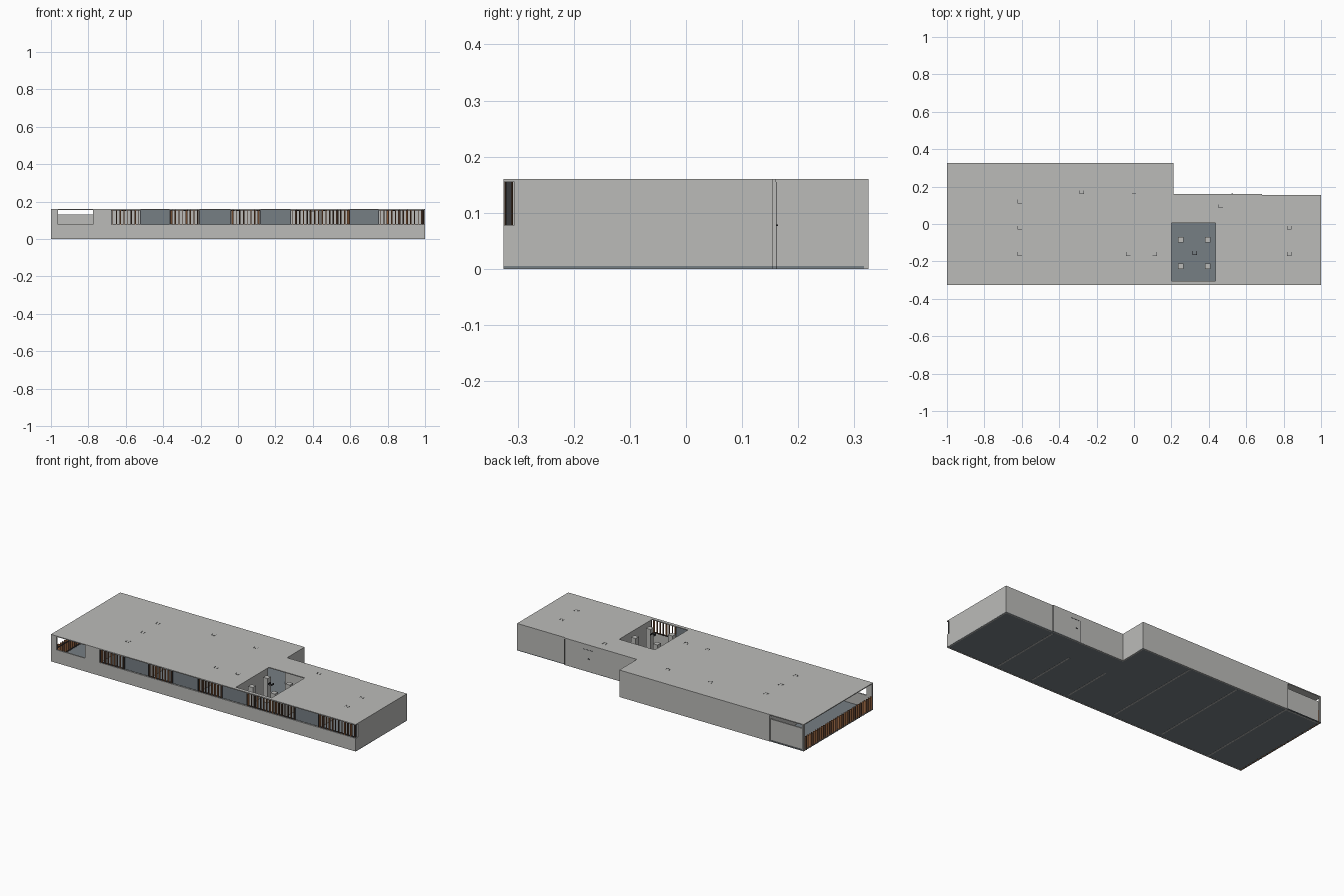
import bpy, bmesh, math, random
from mathutils import Matrix, Vector

if "Cube" in bpy.data.objects:
    bpy.data.objects.remove(bpy.data.objects["Cube"])

random.seed(4)
H, SILL, ROOF_T, WALL = 0.16, 0.078, 0.005, 0.008


def material(name, rgb):
    m = bpy.data.materials.new(name)
    m.diffuse_color = (*rgb, 1)
    m.use_nodes = True
    m.node_tree.nodes["Principled BSDF"].inputs["Base Color"].default_value = m.diffuse_color
    return m


GREY = material("pale_concrete", (0.50, 0.50, 0.485))
SLATE = material("slate_blue", (0.18, 0.21, 0.23))
DARK = material("dark_metal", (0.04, 0.042, 0.045))
WOOD = material("orange_wood", (0.36, 0.15, 0.06))
BROWN = material("brown_wood", (0.14, 0.07, 0.04))


def finish(name, bm, mats):
    me = bpy.data.meshes.new(name)
    bm.to_mesh(me)
    bm.free()
    ob = bpy.data.objects.new(name, me)
    for m in mats:
        me.materials.append(m)
    bpy.context.collection.objects.link(ob)
    return ob


def add_box(bm, x0, x1, y0, y1, z0, z1, angle=0, mat=0):
    centre = Vector(((x0 + x1) / 2, (y0 + y1) / 2, (z0 + z1) / 2))
    mtx = (Matrix.Translation(centre) @ Matrix.Rotation(angle, 4, 'Z')
           @ Matrix.Diagonal((x1 - x0, y1 - y0, z1 - z0, 1)))
    verts = bmesh.ops.create_cube(bm, size=1, matrix=mtx)['verts']
    for f in {f for v in verts for f in v.link_faces}:
        f.material_index = mat


def boxes(name, mat, items):
    bm = bmesh.new()
    for it in items:
        add_box(bm, *it)
    return finish(name, bm, [mat])


def slab(name, mat, z, thick, hole):
    """L-shaped plate made from a coarse grid of cells, with an optional court hole."""
    xs = [-1, 0.2, 0.21, 0.435, 0.685, 1]
    ys = [-0.325, -0.305, 0.005, 0.155, 0.16, 0.325]
    bm = bmesh.new()
    for xa, xb in zip(xs, xs[1:]):
        for ya, yb in zip(ys, ys[1:]):
            cx, cy = (xa + xb) / 2, (ya + yb) / 2
            back = 0.325 if cx < 0.21 else 0.16 if cx < 0.685 else 0.155
            in_court = 0.2 < cx < 0.435 and -0.305 < cy < 0.005
            if cy > back or (hole and in_court):
                continue
            bm.faces.new([bm.verts.new(p) for p in
                          ((xa, ya, z), (xb, ya, z), (xb, yb, z), (xa, yb, z))])
    bmesh.ops.remove_doubles(bm, verts=bm.verts, dist=1e-5)
    ob = finish(name, bm, [mat])
    mod = ob.modifiers.new("thickness", 'SOLIDIFY')
    mod.thickness, mod.offset = thick, -1
    return ob


# Roof with the open court, and the floor
slab("roof", GREY, H, ROOF_T, True)
slab("floor", SLATE, 0.005, 0.004, False)

# Outer walls
TOP = H - ROOF_T
F = -0.325
boxes("front_wall", GREY, [
    (-1, 1, F, F + WALL, 0, SILL),
    (-1, -0.962, F, F + WALL, SILL, TOP),
    (-0.775, -0.68, F, F + WALL, SILL, TOP)])
boxes("right_wall", GREY, [
    (1 - WALL, 1, F + WALL, 0.155, 0, SILL),
    (1 - WALL, 1, -0.306, 0.155, SILL, TOP)])
boxes("back_wall", GREY, [
    (-0.775, 0.21, 0.325 - WALL, 0.325, 0, TOP),
    (0.21 - WALL, 0.21, 0.16 - WALL, 0.325 - WALL, 0, TOP),
    (0.21, 0.685, 0.16 - WALL, 0.16, 0, TOP),
    (0.685, 1 - WALL, 0.155 - WALL, 0.155, 0, TOP)])

# Open terrace at the left end
boxes("terrace_parapet", GREY, [(-0.992, -0.775, 0.309, 0.317, 0, 0.13)])
boxes("terrace_posts", GREY, [(-1, -0.99, 0.315, 0.325, 0, TOP)])
boxes("terrace_inner_wall", GREY, [(-0.775, -0.767, F + WALL, 0.317, 0, TOP)])

# Room partitions
boxes("partitions", GREY, [
    (x - 0.004, x + 0.004, -0.3, y1, 0, TOP)
    for x, y1 in ((-0.44, 0.31), (-0.12, 0.31), (0.194, 0.0), (0.441, 0.0), (0.67, 0.14))])

# Front glazing between the louvre bays
GLASS = [(-0.52, -0.365), (-0.205, -0.04), (0.12, 0.28), (0.6, 0.75)]
boxes("front_glass", SLATE, [(a, b, -0.316, -0.312, SILL, TOP) for a, b in GLASS])

# Front louvre bays: thin dark frames holding turned wooden slats
BAYS = [(-0.68, -0.52), (-0.365, -0.205), (-0.04, 0.12), (0.28, 0.6), (0.75, 0.995)]
frames = []
for a, b in BAYS:
    frames += [(a, b, F + 0.004, F + 0.014, SILL, SILL + 0.003),
               (a, b, F + 0.004, F + 0.014, TOP - 0.003, TOP),
               (a, a + 0.003, F + 0.004, F + 0.014, SILL, TOP),
               (b - 0.003, b, F + 0.004, F + 0.014, SILL, TOP)]
boxes("louvre_frames", DARK, frames)

bm = bmesh.new()
for a, b in BAYS:
    n = round((b - a) / 0.02)
    for i in range(n):
        x = a + (i + 0.5) * (b - a) / n
        add_box(bm, x - 0.002, x + 0.002, F + 0.002, F + 0.016, SILL, TOP,
                math.radians(random.choice((0, 15, 40))), random.choice((0, 0, 1)))
finish("front_louvres", bm, [WOOD, BROWN])

# Low screen of slats along the left end
bm = bmesh.new()
n = 34
for i in range(n):
    y = -0.315 + i * 0.63 / (n - 1)
    add_box(bm, -1, -0.988, y - 0.0035, y + 0.0035, 0, SILL, 0.25, i % 3 == 2)
finish("end_louvres", bm, [WOOD, BROWN])
boxes("end_rails", DARK, [(-0.99, -0.986, -0.317, 0.317, z, z + 0.004)
                          for z in (0.01, 0.066)])

# Court columns
boxes("court_columns", GREY, [
    (x - 0.015, x + 0.015, y - 0.015, y + 0.015, 0.005, 0.15)
    for x in (0.25, 0.395) for y in (-0.085, -0.225)])

# Back door: leaf outline and handle
boxes("back_door", DARK, [
    (0.50, 0.502, 0.158, 0.161, 0.0, 0.13), (0.683, 0.685, 0.158, 0.161, 0.0, 0.155),
    (0.50, 0.56, 0.158, 0.161, 0.128, 0.13), (0.52, 0.53, 0.158, 0.164, 0.076, 0.079)])

# Small U-shaped fittings showing at roof level
fit = []
for x, y in ((-0.61, 0.12), (-0.61, -0.02), (-0.61, -0.16), (-0.28, 0.17), (0, 0.17),
             (-0.03, -0.16), (0.11, -0.16), (0.325, -0.155), (0.83, -0.02),
             (0.83, -0.16), (0.465, 0.095)):
    fit += [(x - 0.012, x - 0.010, y - 0.01, y + 0.01, 0.15, H + 0.0006),
            (x + 0.010, x + 0.012, y - 0.01, y + 0.01, 0.15, H + 0.0006),
            (x - 0.012, x + 0.012, y - 0.01, y - 0.008, 0.15, H + 0.0006)]
boxes("roof_fittings", DARK, fit)
